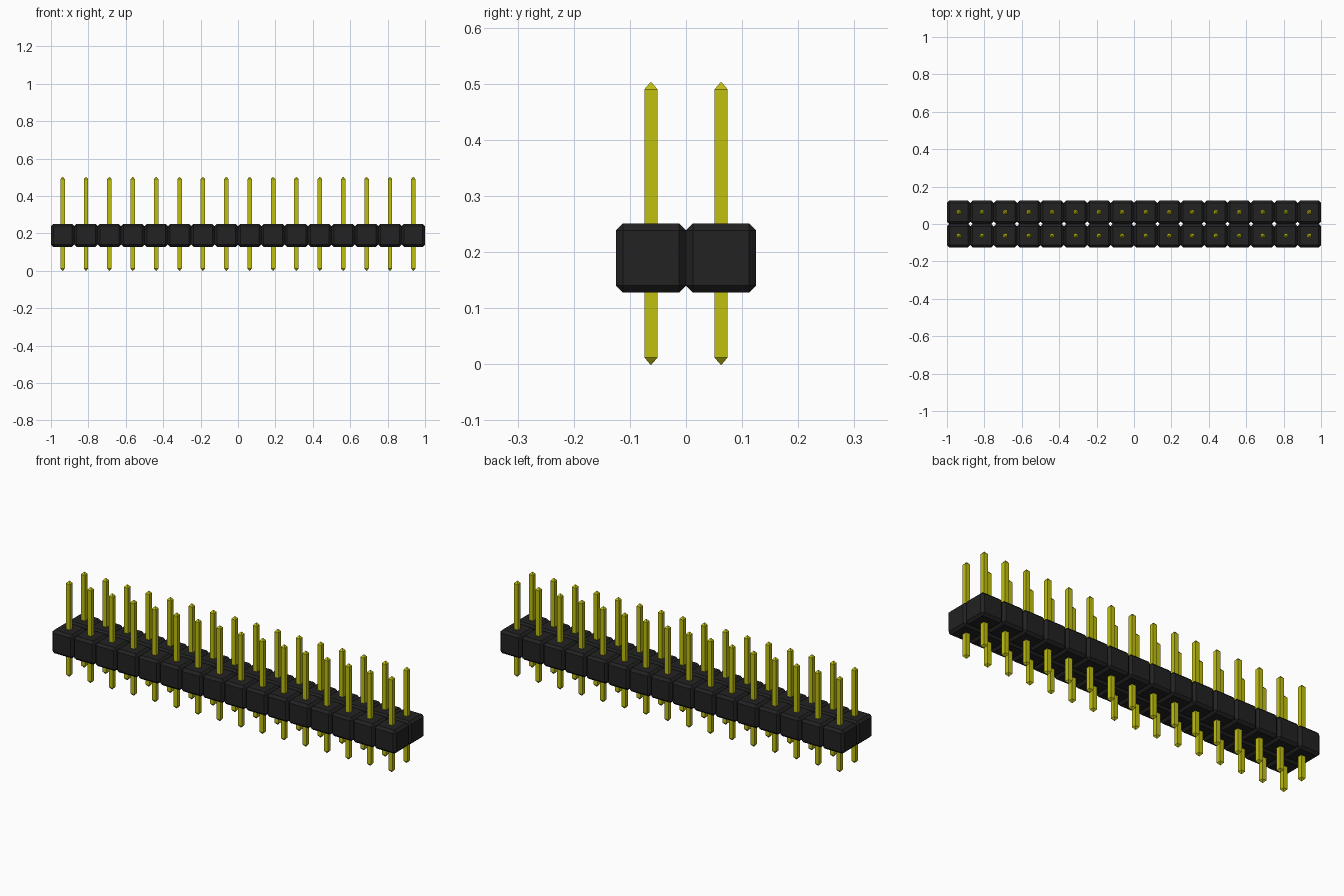
import bpy, bmesh
from mathutils import Matrix

cube = bpy.data.objects.get("Cube")
if cube:
    bpy.data.objects.remove(cube, do_unlink=True)

PITCH = 0.125
COLUMNS, ROWS = 16, 2
BLOCK_Z0, BLOCK_Z1, CHAMFER = 0.1275, 0.251, 0.0125
PIN_HALF, PIN_TOP, TIP = 0.0118, 0.502, 0.0122


def make_material(name, colour):
    mat = bpy.data.materials.new(name)
    mat.use_nodes = True
    mat.diffuse_color = colour
    mat.node_tree.nodes["Principled BSDF"].inputs["Base Color"].default_value = colour
    return mat


def make_object(name, bm, mat):
    """Turn a bmesh into an object at the first grid cell and array it over the grid."""
    bmesh.ops.recalc_face_normals(bm, faces=bm.faces)
    mesh = bpy.data.meshes.new(name)
    bm.to_mesh(mesh)
    bm.free()
    mesh.materials.append(mat)
    obj = bpy.data.objects.new(name, mesh)
    bpy.context.collection.objects.link(obj)
    obj.location = (-(COLUMNS - 1) * PITCH / 2, -(ROWS - 1) * PITCH / 2, 0)
    for label, count, step in (("columns", COLUMNS, (PITCH, 0, 0)),
                               ("rows", ROWS, (0, PITCH, 0))):
        arr = obj.modifiers.new(label, 'ARRAY')
        arr.count = count
        arr.use_relative_offset = False
        arr.use_constant_offset = True
        arr.constant_offset_displace = step
    return obj


black = make_material("black plastic", (0.016, 0.016, 0.016, 1))
gold = make_material("yellow gold", (0.53, 0.53, 0.005, 1))

# Insulator blocks: chamfered boxes that touch side by side
bm = bmesh.new()
height = BLOCK_Z1 - BLOCK_Z0
bmesh.ops.create_cube(bm, size=1, matrix=Matrix.Translation((0, 0, (BLOCK_Z0 + BLOCK_Z1) / 2))
                      @ Matrix.Diagonal((PITCH, PITCH, height, 1)))
bmesh.ops.bevel(bm, geom=bm.edges[:], offset=CHAMFER, segments=1, affect='EDGES')
make_object("insulator_blocks", bm, black)

# Pins: square posts with tapered tips at both ends
bm = bmesh.new()
rings = []
for z, h in ((0, 0.0015), (TIP, PIN_HALF), (PIN_TOP - TIP, PIN_HALF), (PIN_TOP, 0.0015)):
    rings.append([bm.verts.new((sx * h, sy * h, z))
                  for sx, sy in ((-1, -1), (1, -1), (1, 1), (-1, 1))])
for low, high in zip(rings, rings[1:]):
    for i in range(4):
        j = (i + 1) % 4
        bm.faces.new((low[i], low[j], high[j], high[i]))
bm.faces.new(rings[0][::-1])
bm.faces.new(rings[-1])
make_object("pins", bm, gold)
